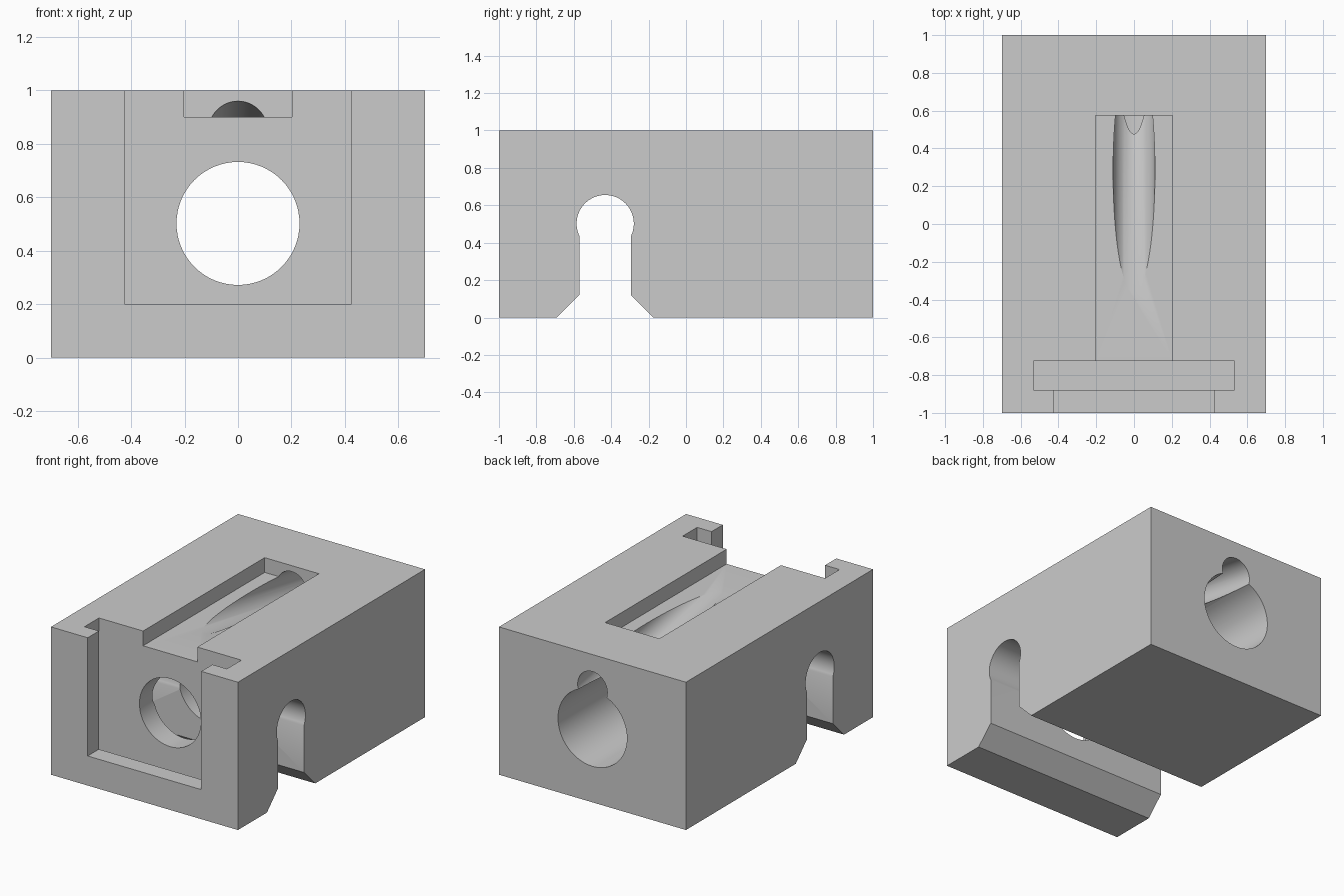
import bpy, bmesh, math
from mathutils import Vector, Matrix

if "Cube" in bpy.data.objects:
    bpy.data.objects.remove(bpy.data.objects["Cube"])


def new_object(name, bm):
    bmesh.ops.recalc_face_normals(bm, faces=bm.faces)
    mesh = bpy.data.meshes.new(name)
    bm.to_mesh(mesh)
    bm.free()
    obj = bpy.data.objects.new(name, mesh)
    bpy.context.collection.objects.link(obj)
    return obj


def box(name, lo, hi):
    lo, hi = Vector(lo), Vector(hi)
    bm = bmesh.new()
    bmesh.ops.create_cube(bm, size=1, matrix=Matrix.Translation((lo + hi) / 2)
                          @ Matrix.Diagonal((*(hi - lo), 1)))
    return new_object(name, bm)


def cone(name, p, q, r1, r2, sides=64):
    p, q = Vector(p), Vector(q)
    bm = bmesh.new()
    turn = (q - p).to_track_quat('Z', 'Y').to_matrix().to_4x4()
    bmesh.ops.create_cone(bm, cap_ends=True, segments=sides, radius1=r1, radius2=r2,
                          depth=(q - p).length,
                          matrix=Matrix.Translation((p + q) / 2) @ turn)
    return new_object(name, bm)


def extrude_x(name, profile, half):
    bm = bmesh.new()
    face = bm.faces.new([bm.verts.new((-half, y, z)) for y, z in profile])
    ext = bmesh.ops.extrude_face_region(bm, geom=[face])["geom"]
    bmesh.ops.translate(bm, vec=(2 * half, 0, 0),
                        verts=[v for v in ext if isinstance(v, bmesh.types.BMVert)])
    return new_object(name, bm)


# Main block
block = box("block", (-0.7, -1, 0), (0.7, 1, 1))

# Keyhole-shaped cross slot with a flared mouth at the bottom
cy, cz, r, w = -0.432, 0.502, 0.153, 0.138
a0 = -math.acos(w / r)
arc = [a0 + (math.pi - 2 * a0) * i / 40 for i in range(41)]
keyhole = [(cy + r * math.cos(a), cz + r * math.sin(a)) for a in arc]
keyhole += [(cy - w, 0.12), (cy - w - 0.22, -0.1), (cy + w + 0.22, -0.1), (cy + w, 0.12)]


# Inclined groove axis, falling towards the back
def groove_axis(y):
    return (0, y, 0.847 - 0.176 * (y - 0.575))


cutters = [
    box("front_opening", (-0.425, -1.1, 0.2), (0.425, -0.8, 1.1)),
    box("plate_slot", (-0.533, -0.88, 0.09), (0.533, -0.725, 1.1)),
    box("top_recess", (-0.203, -0.8, 0.9), (0.203, 0.575, 1.1)),
    cone("main_bore", (0, -0.8, 0.502), (0, 1.1, 0.502), 0.229, 0.26),
    cone("inclined_groove", groove_axis(-0.6), groove_axis(1.2), 0.111, 0.111),
    extrude_x("cross_slot", keyhole, 0.8),
]

# Cut everything out of the block
bpy.context.view_layer.objects.active = block
block.select_set(True)
for cutter in cutters:
    cutter.hide_render = True
    mod = block.modifiers.new(cutter.name, 'BOOLEAN')
    mod.operation = 'DIFFERENCE'
    mod.solver = 'EXACT'
    mod.object = cutter
    bpy.ops.object.modifier_apply(modifier=mod.name)
    bpy.data.objects.remove(cutter)

# Colour and shading
grey = bpy.data.materials.new("light_grey")
grey.diffuse_color = (0.6, 0.6, 0.6, 1)
grey.use_nodes = True
grey.node_tree.nodes["Principled BSDF"].inputs["Base Color"].default_value = grey.diffuse_color
block.data.materials.clear()
block.data.materials.append(grey)
bpy.ops.object.shade_smooth_by_angle(angle=math.radians(30))
